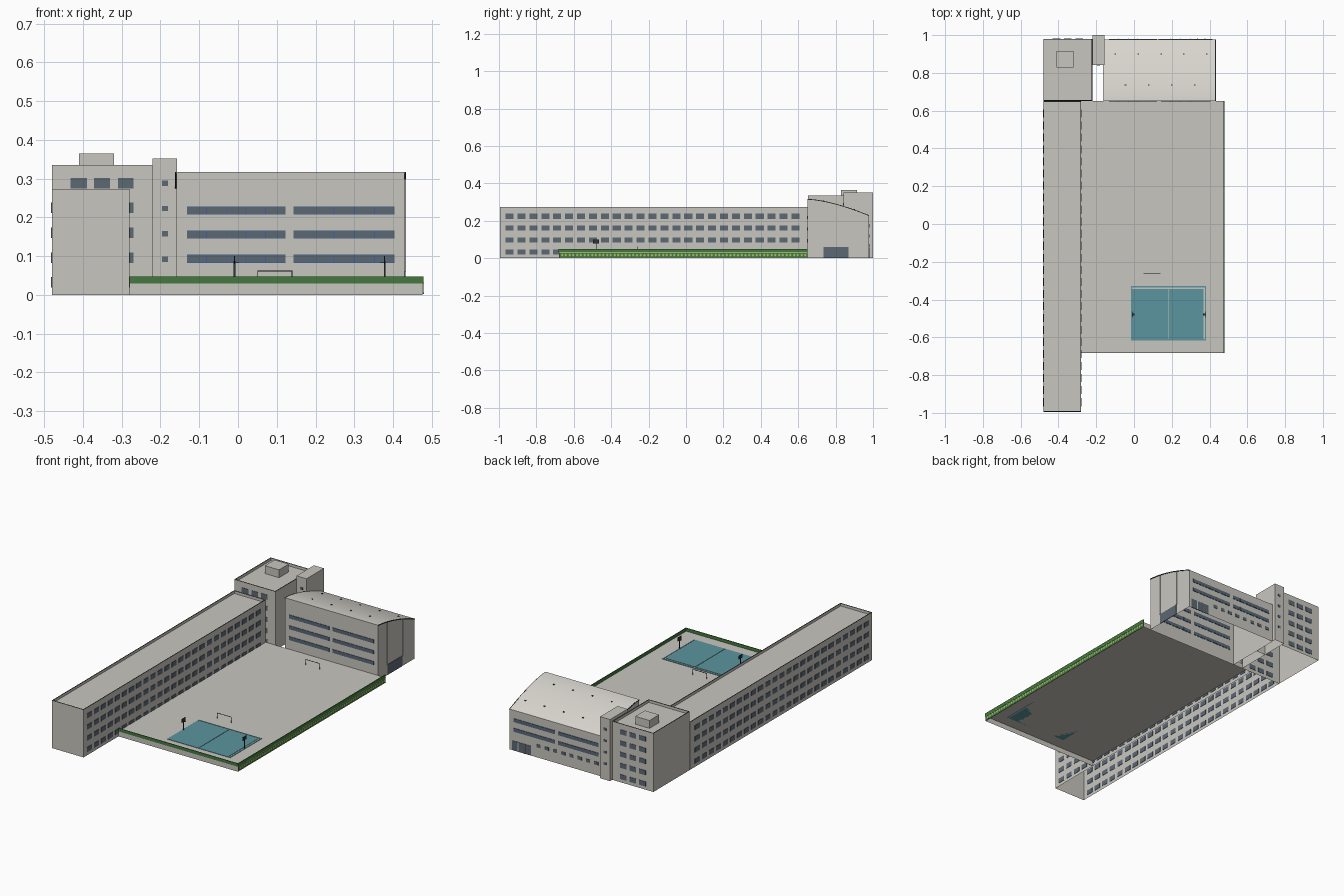
import bpy, bmesh

if "Cube" in bpy.data.objects:
    bpy.data.objects.remove(bpy.data.objects["Cube"])


def material(name, rgb):
    m = bpy.data.materials.new(name)
    m.diffuse_color = (*rgb, 1)
    m.use_nodes = True
    m.node_tree.nodes["Principled BSDF"].inputs["Base Color"].default_value = m.diffuse_color
    return m


WALL = material("warm_grey_wall", (0.58, 0.565, 0.52))
ROOF = material("pale_roof", (0.70, 0.68, 0.63))
GLASS = material("slate_glass", (0.108, 0.14, 0.175))
BLUE = material("blue_frame", (0.05, 0.12, 0.32))
DARK = material("dark_trim", (0.03, 0.036, 0.043))
TEAL = material("teal_court", (0.105, 0.30, 0.345))
GREEN = material("hedge_green", (0.06, 0.19, 0.05))
LIME = material("light_green", (0.35, 0.52, 0.16))


def finish(bm, name, *mats):
    me = bpy.data.meshes.new(name)
    bm.to_mesh(me)
    bm.free()
    for m in mats:
        me.materials.append(m)
    ob = bpy.data.objects.new(name, me)
    bpy.context.collection.objects.link(ob)
    return ob


def add_box(bm, x0, x1, y0, y1, z0, z1):
    verts = bmesh.ops.create_cube(bm, size=1)["verts"]
    for v in verts:
        v.co.x = x1 if v.co.x > 0 else x0
        v.co.y = y1 if v.co.y > 0 else y0
        v.co.z = z1 if v.co.z > 0 else z0
    return list({f for v in verts for f in v.link_faces})


def boxes(name, mat, items):
    bm = bmesh.new()
    for b in items:
        add_box(bm, *b)
    return finish(bm, name, mat)


def shell(name, dims, parapet=False):
    """Hollow block, open underneath, optionally with a capped parapet."""
    bm = bmesh.new()
    faces = add_box(bm, *dims)
    top = max(faces, key=lambda f: f.calc_center_median().z)
    bottom = min(faces, key=lambda f: f.calc_center_median().z)
    bmesh.ops.delete(bm, geom=[bottom], context='FACES_ONLY')
    if parapet:
        rim = bmesh.ops.inset_region(bm, faces=[top], thickness=0.006)["faces"]
        for f in rim:
            f.material_index = 1
        new = bmesh.ops.extrude_face_region(bm, geom=[top])["geom"]
        for v in new:
            if isinstance(v, bmesh.types.BMVert):
                v.co.z -= 0.015
        if top.is_valid:
            bmesh.ops.delete(bm, geom=[top], context='FACES_ONLY')
    return finish(bm, name, WALL, DARK)


T = 0.002  # half thickness of window plates


def windows_y(name, mat, y, xs, zs, t=T):
    """Panes on a wall facing front or back."""
    return boxes(name, mat, [(a, b, y - t, y + t, c, d) for a, b in xs for c, d in zs])


def windows_x(name, mat, x, ys, zs, t=T):
    """Panes on a wall facing left or right."""
    return boxes(name, mat, [(x - t, x + t, a, b, c, d) for a, b in ys for c, d in zs])


# Long classroom wing with four window rows on both sides
shell("long_wing", (-0.48, -0.28, -0.995, 0.65, 0, 0.273), True)
rows = [(0.019 + 0.064 * i, 0.046 + 0.064 * i) for i in range(5)]
cols = [(-0.965 + 0.0637 * i, -0.922 + 0.0637 * i) for i in range(25)]
windows_x("wing_windows_left", GLASS, -0.48, cols, rows[:4])
windows_x("wing_windows_right", GLASS, -0.28, cols, rows[:4])

# Corner tower with roof hut
shell("tower", (-0.48, -0.22, 0.652, 0.98, 0, 0.335), True)
shell("roof_hut", (-0.41, -0.32, 0.828, 0.915, 0.32, 0.365))
tcols = [(-0.432, -0.39), (-0.371, -0.33), (-0.31, -0.269)]
windows_y("tower_windows_front", GLASS, 0.652, tcols, rows)
windows_y("tower_windows_back", GLASS, 0.98, tcols, rows)

# Stair tower
shell("stair_tower", (-0.22, -0.157, 0.842, 1.0, 0, 0.352))
srows = [(0.085 + 0.0655 * i, 0.099 + 0.0655 * i) for i in range(4)]
windows_y("stair_windows_front", GLASS, 0.842, [(-0.196, -0.18)], srows)
windows_y("stair_windows_back", GLASS, 0.998, [(-0.196, -0.18)], srows, 0.003)

# Sports hall: curved roof profile (y, z) swept along x, open underneath
X0, X1, Y0, Y1 = -0.159, 0.43, 0.65, 0.978
N = 12


def roof_z(y):
    return 0.317 - 0.087 * ((y - Y0) / (Y1 - Y0)) ** 1.55


arc = [(Y0 + (Y1 - Y0) * i / N, roof_z(Y0 + (Y1 - Y0) * i / N)) for i in range(N + 1)]
outline = [(Y0, 0)] + arc + [(Y1, 0)]
bm = bmesh.new()
left = [bm.verts.new((X0, y, z)) for y, z in outline]
right = [bm.verts.new((X1, y, z)) for y, z in outline]
for i in range(len(outline) - 1):
    f = bm.faces.new((left[i], right[i], right[i + 1], left[i + 1]))
    roof_part = 0 < i <= N
    f.material_index = 1 if roof_part else 0
    f.smooth = roof_part
bm.faces.new(left)
bm.faces.new(right[::-1])
for e in bm.edges:
    if len(e.link_faces) == 2 and e.calc_face_angle() > 0.6:
        e.smooth = False
bmesh.ops.recalc_face_normals(bm, faces=bm.faces[:])
finish(bm, "sports_hall", WALL, ROOF)

# Dark roof edge on both gable ends
bm = bmesh.new()
for x in (X0, X1):
    for (ya, za), (yb, zb) in zip(arc, arc[1:]):
        quad = [(ya, za), (yb, zb), (yb, zb - 0.004), (ya, za - 0.004)]
        a = [bm.verts.new((x - 0.003, y, z)) for y, z in quad]
        b = [bm.verts.new((x + 0.003, y, z)) for y, z in quad]
        for i in (0, 1, 2, 3):
            j = (i + 1) % 4
            bm.faces.new((a[i], a[j], b[j], b[i]))
        bm.faces.new(a[::-1])
        bm.faces.new(b)
bmesh.ops.recalc_face_normals(bm, faces=bm.faces[:])
finish(bm, "hall_roof_edge", DARK)

# Hall ribbon windows: glass over a slightly larger blue frame, with mullions
strips = [(-0.132, 0.122), (0.143, 0.404)]
frows = [(0.085 + 0.062 * i, 0.103 + 0.062 * i) for i in range(3)]
brows = [(0.11, 0.128), (0.165, 0.183)]
mullions = [(a + (b - a) * i / 5 - 0.001, a + (b - a) * i / 5 + 0.001)
            for a, b in strips for i in range(1, 5)]
for side, y, zs in (("front", Y0, frows), ("back", Y1, brows)):
    grown = [(a - 0.002, b + 0.001) for a, b in zs]
    windows_y("hall_frames_" + side, BLUE, y, strips, grown, 0.0015)
    windows_y("hall_glass_" + side, GLASS, y, strips, zs, 0.0025)
    windows_y("hall_mullions_" + side, BLUE, y, mullions, zs, 0.003)
windows_y("hall_small_windows", GLASS, Y1,
          [(-0.13 + 0.052 * i, -0.105 + 0.052 * i) for i in range(8)], [(0.058, 0.076)])

# Hall entrances, door posts and gable ribs
windows_x("side_entrance", GLASS, X1, [(0.735, 0.87)], [(0.001, 0.06)])
windows_y("back_entrance", GLASS, Y1, [(0.295, 0.415)], [(0.001, 0.055)])
windows_y("entrance_posts", WALL, Y1, [(0.333, 0.338), (0.373, 0.378)], [(0, 0.055)], 0.004)
boxes("gable_ribs", WALL, [(X1, X1 + 0.004, y, y + 0.006, 0.06, roof_z(y) - 0.008)
                           for y in (0.73, 0.87)])

# Roof vents
vents = [(-0.1 + 0.1215 * i, 0.9) for i in range(5)] + [(-0.045 + 0.122 * i, 0.735) for i in range(4)]
boxes("roof_vents", DARK, [(x - 0.004, x + 0.004, y - 0.003, y + 0.003,
                            roof_z(y) - 0.004, roof_z(y) + 0.003) for x, y in vents])

# Yard deck with hedge and patterned side fence
G = 0.03
shell("yard_deck", (-0.28, 0.476, -0.68, 0.65, 0, G))
boxes("hedge", GREEN, [(-0.28, 0.479, -0.683, -0.679, G, 0.048),
                       (0.475, 0.479, -0.683, 0.65, G, 0.048)])
boxes("side_fence", GREEN, [(0.476, 0.478, -0.68, 0.65, 0.002, G)])
bm = bmesh.new()
for i in range(66):
    y = -0.67 + 0.02 * i
    ring = [(y, 0.017), (y + 0.008, 0.009), (y + 0.016, 0.017), (y + 0.008, 0.025)]
    bm.faces.new([bm.verts.new((0.479, a, b)) for a, b in ring])
add_box(bm, 0.477, 0.4795, -0.68, 0.65, 0.029, 0.032)
add_box(bm, 0.477, 0.4795, -0.68, 0.65, 0.003, 0.006)
finish(bm, "fence_pattern", LIME)

# Painted ball court: border lines, two halves
CX0, CX1, CY0, CY1, W = -0.017, 0.382, -0.616, -0.328, 0.007
Z = (G, G + 0.002)
boxes("court_border", TEAL, [(CX0, CX1, CY0, CY0 + W, *Z), (CX0, CX1, CY1 - W, CY1, *Z),
                             (CX0, CX0 + W, CY0, CY1, *Z), (CX1 - W, CX1, CY0, CY1, *Z)])
boxes("court_halves", TEAL, [(-0.010, 0.1805, -0.609, -0.343, *Z), (0.1835, 0.368, -0.609, -0.343, *Z)])

# Ball hoops at both court ends
for n, x, s in (("left", -0.009, 1), ("right", 0.378, -1)):
    y = -0.48
    boxes("hoop_" + n, DARK, [
        (x - 0.002, x + 0.002, y - 0.002, y + 0.002, G, 0.088),
        (x - 0.0015, x + 0.0015, y - 0.016, y + 0.016, 0.08, 0.1),
        (min(x, x + s * 0.012), max(x, x + s * 0.012), y - 0.005, y + 0.005, 0.082, 0.084)])

# Goals
for n, y in (("front", -0.26), ("back", 0.54)):
    t = 0.0012
    boxes("goal_" + n, DARK, [(0.05, 0.14, y - t, y + t, 0.061, 0.063)] +
          [(x - t, x + t, y - t, y + t, G, 0.063) for x in (0.051, 0.139)])
